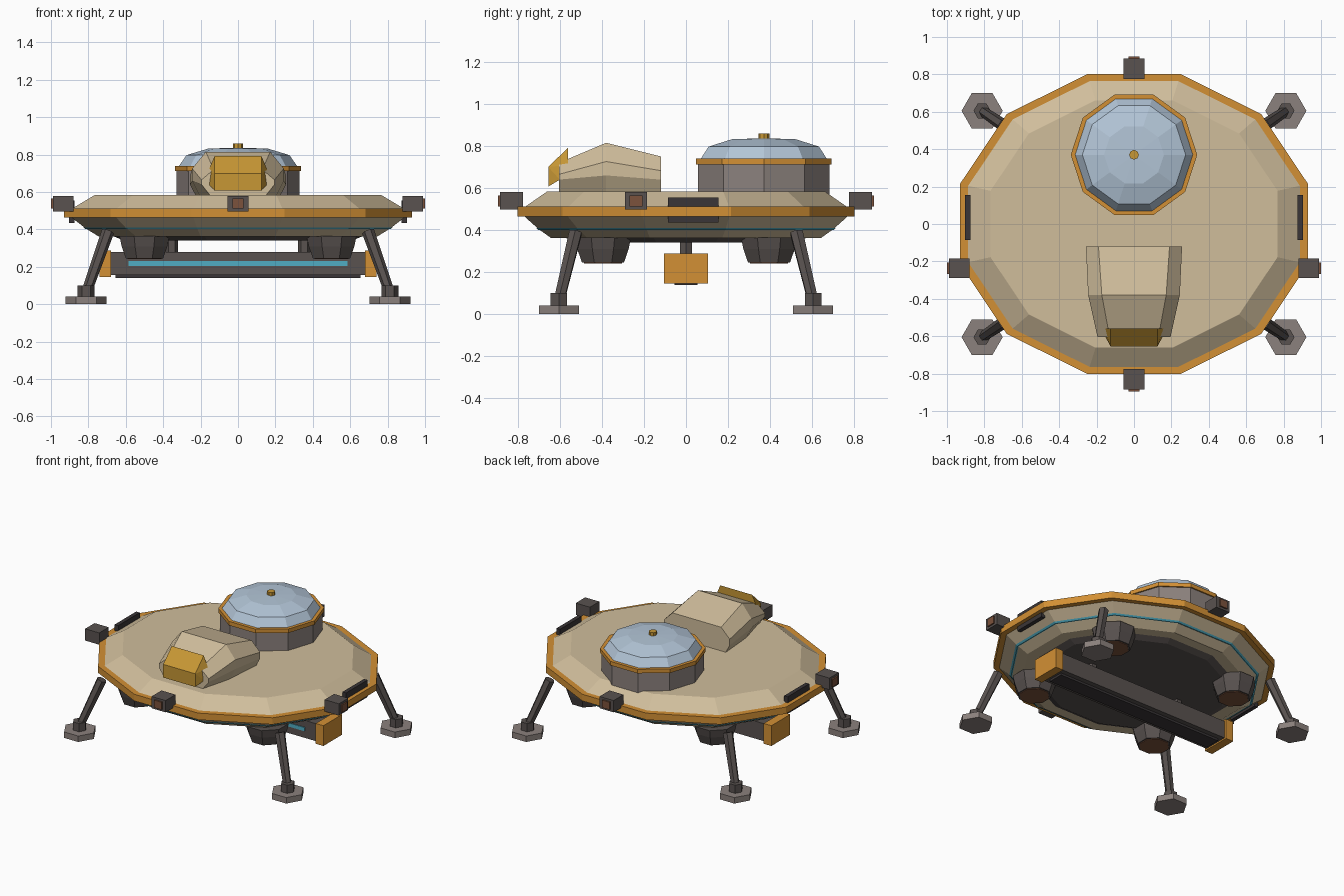
import bpy, bmesh, math
from mathutils import Vector

if "Cube" in bpy.data.objects:
    bpy.data.objects.remove(bpy.data.objects["Cube"])


def material(name, rgb):
    m = bpy.data.materials.new(name)
    m.diffuse_color = (*rgb, 1)
    m.use_nodes = True
    m.node_tree.nodes["Principled BSDF"].inputs["Base Color"].default_value = m.diffuse_color
    return m


TAN = material("tan_hull", (0.63, 0.51, 0.33))
ORANGE = material("orange_trim", (0.65, 0.28, 0.035))
DARK = material("dark_metal", (0.10, 0.085, 0.08))
GREY = material("warm_grey", (0.26, 0.22, 0.205))
BLUE = material("pale_blue_glass", (0.45, 0.56, 0.68))
GOLD = material("gold_glass", (0.57, 0.31, 0.035))
BROWN = material("copper_brown", (0.20, 0.085, 0.045))
TEAL = material("teal_light", (0.08, 0.42, 0.55))
BLACK = material("vent_black", (0.042, 0.036, 0.038))


def finish(name, bm, mat):
    bmesh.ops.recalc_face_normals(bm, faces=bm.faces)
    me = bpy.data.meshes.new(name)
    bm.to_mesh(me)
    bm.free()
    me.materials.append(mat)
    ob = bpy.data.objects.new(name, me)
    bpy.context.collection.objects.link(ob)
    return ob


def skin(name, rings, mat, caps=True, closed=False):
    """Join rings of equal point count with flat faces."""
    bm = bmesh.new()
    rows = [[bm.verts.new(p) for p in r] for r in rings]
    n = len(rows[0])
    pairs = list(zip(rows, rows[1:]))
    if closed:
        pairs.append((rows[-1], rows[0]))
    for a, b in pairs:
        for i in range(n):
            j = (i + 1) % n
            bm.faces.new((a[i], a[j], b[j], b[i]))
    if caps and not closed:
        bm.faces.new(rows[0])
        bm.faces.new(rows[-1])
    return finish(name, bm, mat)


def lathe(name, profile, n, mat, centre=(0, 0), scale=(1, 1), turn=0.0, caps=True, closed=False):
    """Profile of (radius, z) swept as an n-gon."""
    rings = []
    for r, z in profile:
        rings.append([(centre[0] + scale[0] * r * math.cos(turn + math.tau * i / n),
                       centre[1] + scale[1] * r * math.sin(turn + math.tau * i / n), z)
                      for i in range(n)])
    return skin(name, rings, mat, caps, closed)


def box(name, lo, hi, mat):
    bm = bmesh.new()
    bmesh.ops.create_cube(bm, size=1)
    for v in bm.verts:
        v.co = [(a + b) / 2 + c * (b - a) for a, b, c in zip(lo, hi, v.co)]
    return finish(name, bm, mat)


def strut(name, a, b, ra, rb, mat, n=6):
    a, b = Vector(a), Vector(b)
    q = (b - a).to_track_quat('Z', 'Y')
    rings = [[p + q @ Vector((r * math.cos(math.tau * i / n), r * math.sin(math.tau * i / n), 0))
              for i in range(n)] for p, r in ((a, ra), (b, rb))]
    return skin(name, rings, mat)


# Saucer hull: elongated twelve-sided rings
def saucer(name, profile, mat, **kw):
    return lathe(name, profile, 12, mat, scale=(0.963, 0.83), turn=math.radians(15), **kw)


saucer("hull", [(0.80, 0.362), (0.875, 0.405), (0.96, 0.466), (0.96, 0.508), (0.825, 0.583)], TAN)
saucer("rim_band", [(0.93, 0.465), (1.0, 0.465), (1.0, 0.512), (0.93, 0.512)], ORANGE, closed=True)
saucer("hull_light_line", [(0.86, 0.401), (0.876, 0.401), (0.888, 0.41), (0.86, 0.41)], TEAL, closed=True)
saucer("belly_plate", [(0.66, 0.342), (0.72, 0.365)], DARK)

# Rear domed turret
C = (0, 0.37)
lathe("dome_base", [(0.328, 0.57), (0.328, 0.72)], 10, GREY, C)
lathe("dome_ring", [(0.338, 0.712), (0.338, 0.74)], 10, ORANGE, C)
lathe("dome_glass", [(0.318, 0.735), (0.276, 0.797), (0.16, 0.832), (0.004, 0.837)], 10, BLUE, C)
lathe("dome_knob", [(0.026, 0.825), (0.026, 0.859)], 8, GOLD, C)

# Front cabin: three eight-sided sections (y, widths, heights)
sections = []
for y, top_w, side_w, base_w, z in (
        (-0.12, 0.19, 0.257, 0.22, (0.57, 0.64, 0.683, 0.75)),
        (-0.38, 0.172, 0.245, 0.20, (0.57, 0.66, 0.726, 0.815)),
        (-0.605, 0.13, 0.195, 0.14, (0.57, 0.64, 0.665, 0.72))):
    right = list(zip((base_w, side_w, side_w, top_w), z))
    sections.append([(x, y, h) for x, h in right] + [(-x, y, h) for x, h in reversed(right)])
skin("cabin", sections, TAN)

# Faceted cabin windscreen
bm = bmesh.new()
for x, y, z in ((0.125, -0.56, 0.793), (0.16, -0.56, 0.71), (0.155, -0.60, 0.64),
                (0.125, -0.655, 0.70), (0.125, -0.655, 0.607)):
    for s in (-1, 1):
        bm.verts.new((s * x, y, z))
bmesh.ops.convex_hull(bm, input=bm.verts)
bmesh.ops.dissolve_limit(bm, angle_limit=0.02, verts=bm.verts, edges=bm.edges)
finish("windscreen", bm, GOLD)

for s in (-1, 1):
    # Steering thruster boxes on the sides, front and back
    def span(a, b):
        return sorted((s * a, s * b))

    x0, x1 = span(0.88, 0.99)
    box("side_thruster", (x0, -0.29, 0.497), (x1, -0.185, 0.58), DARK)
    x0, x1 = span(0.98, 1.0)
    box("side_nozzle", (x0, -0.268, 0.512), (x1, -0.207, 0.565), BROWN)
    y0, y1 = span(0.775, 0.885)
    box("end_thruster", (-0.055, y0, 0.497), (0.055, y1, 0.58), DARK)
    y0, y1 = span(0.875, 0.895)
    box("end_nozzle", (-0.03, y0, 0.512), (0.03, y1, 0.565), BROWN)

    # Side vents passing through the rim
    x0, x1 = span(0.875, 0.903)
    box("side_vent", (x0, -0.085, 0.435), (x1, 0.155, 0.555), BLACK)

    # Underslung bar end caps and hangers
    x0, x1 = span(0.68, 0.74)
    box("bar_cap", (x0, -0.105, 0.145), (x1, 0.105, 0.288), ORANGE)
    lathe("bar_hanger", [(0.034, 0.26), (0.034, 0.35)], 6, DARK, (s * 0.355, 0))

    for t in (-1, 1):
        # Landing legs
        foot = (s * 0.812, t * 0.605)
        lathe("foot_pad", [(0.11, 0), (0.11, 0.042)], 6, GREY, foot)
        lathe("ankle", [(0.046, 0.04), (0.046, 0.1)], 6, DARK, foot)
        strut("leg", (s * 0.805, t * 0.60, 0.08), (s * 0.695, t * 0.525, 0.39), 0.028, 0.034, DARK)
        # Lift engines
        pod = (s * 0.5, t * 0.395)
        lathe("lift_engine", [(0.145, 0.365), (0.132, 0.31), (0.108, 0.245)], 8, DARK, pod,
              turn=math.pi / 8)
        lathe("lift_nozzle", [(0.098, 0.25), (0.098, 0.241)], 8, BROWN, pod, turn=math.pi / 8)

# Underslung bar with light strip
box("cargo_bar", (-0.685, -0.09, 0.155), (0.685, 0.09, 0.278), DARK)
box("bar_keel", (-0.655, -0.055, 0.14), (0.655, 0.055, 0.16), BLACK)
box("bar_light", (-0.585, -0.096, 0.204), (0.585, -0.088, 0.23), TEAL)
